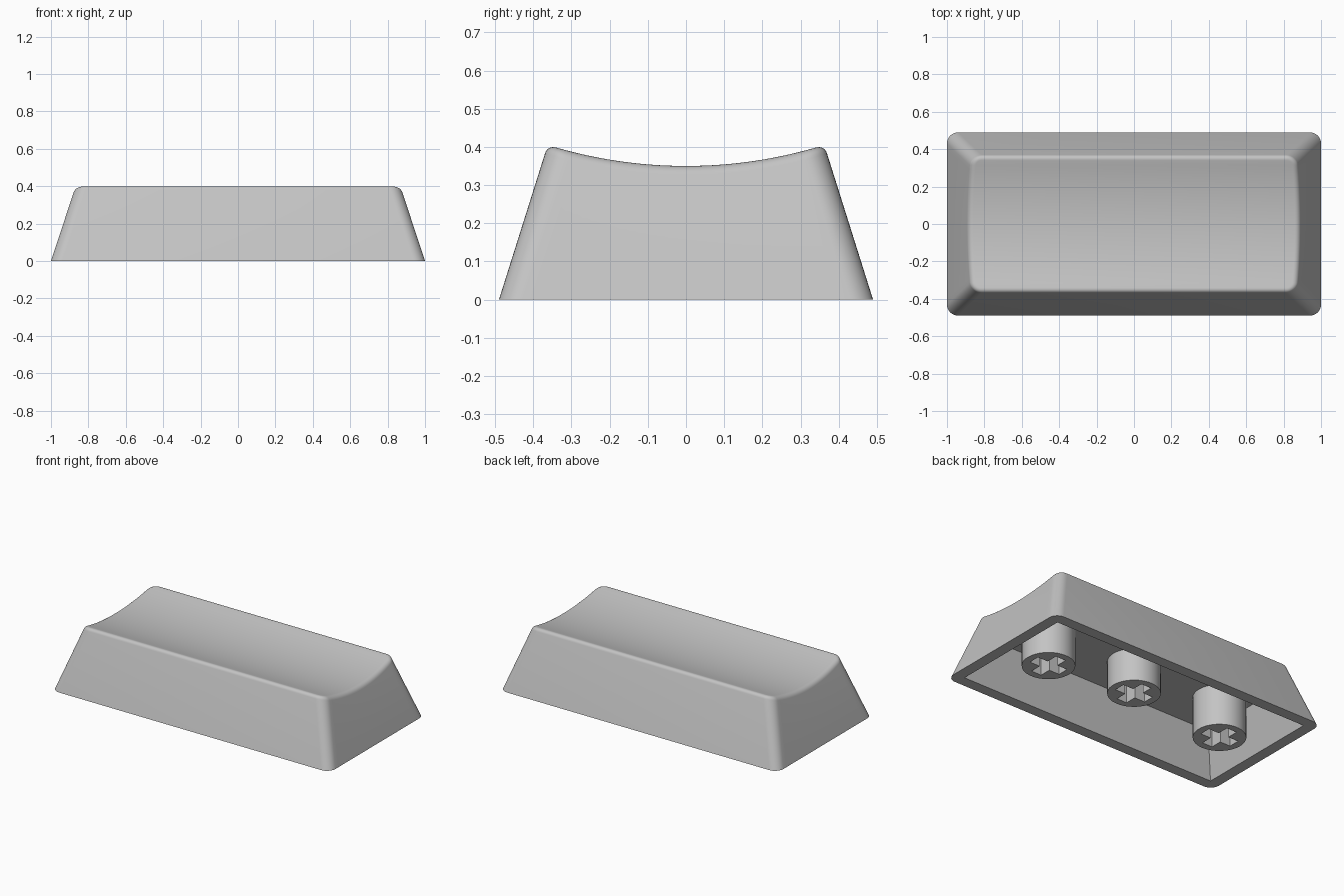
import bpy, bmesh, math

if "Cube" in bpy.data.objects:
    bpy.data.objects.remove(bpy.data.objects["Cube"])

HX, HY, R = 1.0, 0.49, 0.06        # base half sizes and corner radius
SX, SY = 0.33, 0.315               # inward lean of the walls per unit height
FILLET = 0.034                     # rounding of the top edge
LOW, DISH_R = 0.35, 1.22           # lowest point and radius of the dished top
CEILING, WALL = 0.265, 0.072

grey = bpy.data.materials.new("light grey plastic")
grey.diffuse_color = (0.55, 0.55, 0.55, 1)
grey.use_nodes = True
grey.node_tree.nodes["Principled BSDF"].inputs["Base Color"].default_value = grey.diffuse_color


def dish(y):
    return LOW + DISH_R - math.sqrt(DISH_R ** 2 - y * y)


def half_outline(arc=8, side=28):
    """Right half of a rounded rectangle: (core sign or fraction in y, direction)."""
    pts = [(-1, -math.pi / 2 + math.pi / 2 * i / arc) for i in range(arc + 1)]
    pts += [(-1 + 2 * i / side, 0) for i in range(1, side)]
    pts += [(1, math.pi / 2 * i / arc) for i in range(arc + 1)]
    return pts


OUTLINE = half_outline()


def add_ring(bm, point):
    """Full loop: right half, then the mirrored left half backwards."""
    half = [point(f, a) for f, a in OUTLINE]
    return [bm.verts.new(p) for p in half] + \
           [bm.verts.new((-x, y, z)) for x, y, z in reversed(half)]


def bridge(bm, a, b):
    n = len(a)
    for i in range(n):
        j = (i + 1) % n
        bm.faces.new((a[i], a[j], b[j], b[i]))


def cap(bm, ring):
    n = len(ring)
    for i in range(n // 2 - 1):
        bm.faces.new((ring[i], ring[i + 1], ring[n - 2 - i], ring[n - 1 - i]))


def base_point(f, a):
    return (HX - R + R * math.cos(a), f * (HY - R) + R * math.sin(a), 0)


def fillet_point(angle):
    """Point on the rounded top edge, following the dish."""
    tilt = math.atan(SY)

    def point(f, a):
        y = f * 0.34
        for _ in range(4):
            zc = dish(y) - FILLET
            zt = zc + FILLET * math.sin(tilt)
            rad = R - FILLET * (math.cos(tilt) - math.cos(angle))
            x = HX - R - SX * zt + rad * math.cos(a)
            y = f * (HY - R - SY * zt) + rad * math.sin(a)
        return (x, y, zc + FILLET * math.sin(angle))
    return point


def inner_point(z):
    def point(f, a):
        return (HX - WALL - SX * z, f * (HY - WALL - SY * z), z)
    return point


def finish(ob, angle):
    ob.data.materials.clear()
    ob.data.materials.append(grey)
    bpy.ops.object.select_all(action='DESELECT')
    ob.select_set(True)
    bpy.context.view_layer.objects.active = ob
    if ob.type == 'CURVE':
        bpy.ops.object.convert(target='MESH')
        ob = bpy.context.object
        bm = bmesh.new()
        bm.from_mesh(ob.data)
        bmesh.ops.remove_doubles(bm, verts=bm.verts, dist=1e-5)
        bmesh.ops.recalc_face_normals(bm, faces=bm.faces)
        bm.to_mesh(ob.data)
        bm.free()
    bpy.ops.object.shade_smooth_by_angle(angle=math.radians(angle))


# Hollow shell: leaning walls, rounded top edge, dished top, rim and cavity
bm = bmesh.new()
base = add_ring(bm, base_point)
previous, start = base, math.atan(SY)
for i in range(7):
    ring = add_ring(bm, fillet_point(start + (math.pi / 2 - start) * i / 6))
    bridge(bm, previous, ring)
    previous = ring
cap(bm, previous)
rim, ceiling = add_ring(bm, inner_point(0)), add_ring(bm, inner_point(CEILING))
bridge(bm, rim, base)
bridge(bm, ceiling, rim)
cap(bm, ceiling)
bmesh.ops.remove_doubles(bm, verts=bm.verts, dist=1e-5)
bmesh.ops.recalc_face_normals(bm, faces=bm.faces)
mesh = bpy.data.meshes.new("shell")
bm.to_mesh(mesh)
bm.free()
shell = bpy.data.objects.new("shell", mesh)
bpy.context.collection.objects.link(shell)
finish(shell, 30)


# Round stems with a cross-shaped socket
def stem(name, x, bottom, radius=0.155, arm=0.11, w=0.036):
    top = CEILING + 0.01
    cu = bpy.data.curves.new(name, 'CURVE')
    cu.dimensions, cu.fill_mode = '2D', 'BOTH'
    cu.extrude = (top - bottom) / 2
    circle = [(radius * math.cos(t * math.tau / 48), radius * math.sin(t * math.tau / 48))
              for t in range(48)]
    cross = []
    for k in range(4):
        c, s = round(math.cos(k * math.pi / 2)), round(math.sin(k * math.pi / 2))
        cross += [(c * u - s * v, s * u + c * v) for u, v in ((arm, -w), (arm, w), (w, w))]
    for pts in (circle, cross):
        sp = cu.splines.new('POLY')
        sp.points.add(len(pts) - 1)
        for p, (u, v) in zip(sp.points, pts):
            p.co = (u, v, 0, 1)
        sp.use_cyclic_u = True
    ob = bpy.data.objects.new(name, cu)
    ob.location = (x, 0, (top + bottom) / 2)
    bpy.context.collection.objects.link(ob)
    finish(ob, 30)


stem("left_stem", -0.645, 0.0)
stem("middle_stem", 0.0, 0.055)
stem("right_stem", 0.645, 0.0)
